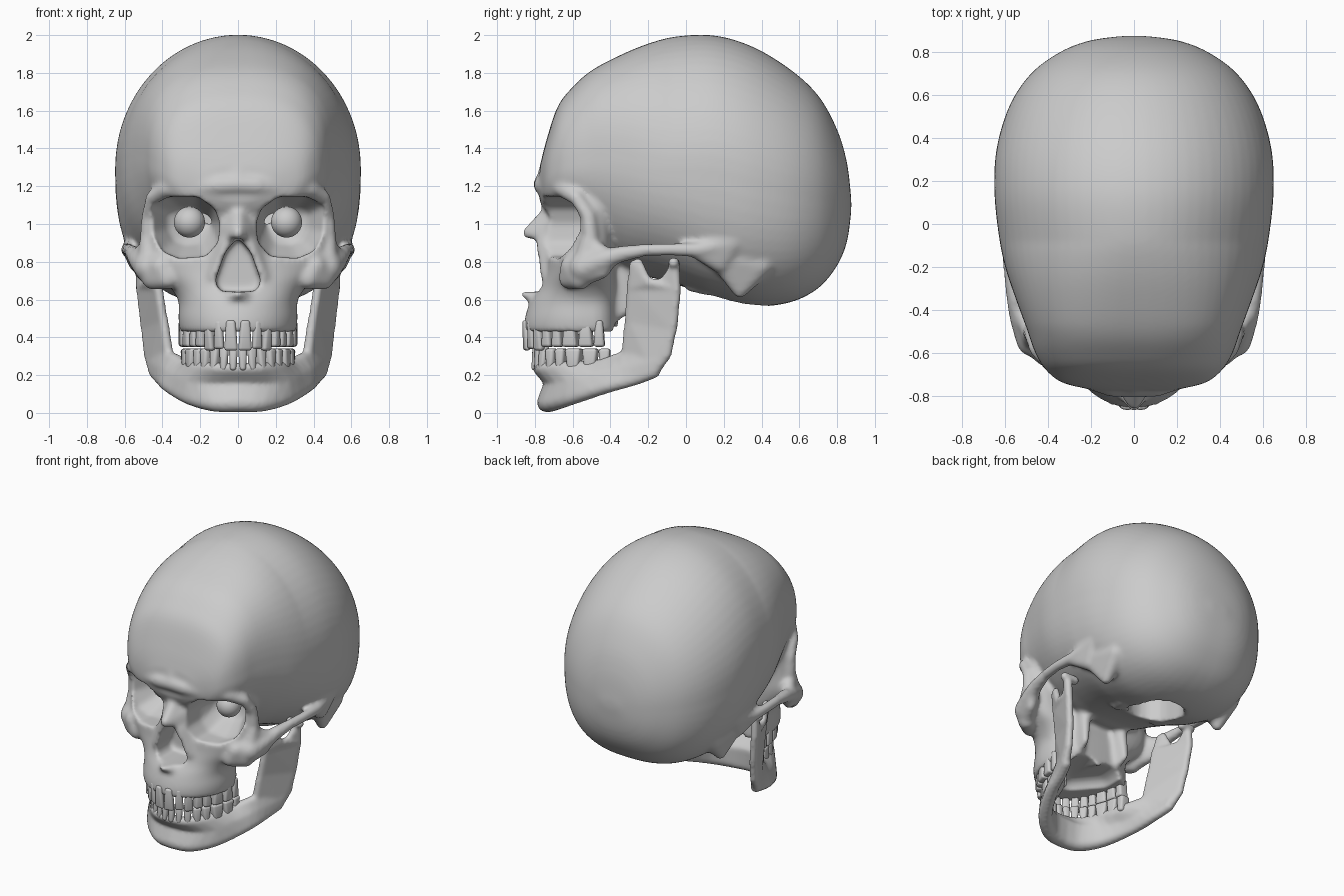
import bpy, bmesh, math
from mathutils import Vector, Matrix

# ---------- helpers ----------
BALL = []
for i in range(90):
    h = 1 - 2 * (i + 0.5) / 90
    q, a = math.sqrt(1 - h * h), i * 2.39996
    BALL.append(Vector((q * math.cos(a), q * math.sin(a), h)))

def hull(bm, pts, sides=(1, -1)):
    """Convex hull of balls (x, y, z, r), mirrored in x."""
    for s in sides:
        t = bmesh.new()
        for x, y, z, r in pts:
            for b in BALL:
                t.verts.new((s * (x + r * b.x), y + r * b.y, z + r * b.z))
        bmesh.ops.convex_hull(t, input=t.verts[:])
        bmesh.ops.delete(t, geom=[v for v in t.verts if not v.link_faces], context='VERTS')
        me = bpy.data.meshes.new("tmp")
        t.to_mesh(me)
        t.free()
        bm.from_mesh(me)
        bpy.data.meshes.remove(me)

def limb(bm, pts):
    for a, b in zip(pts, pts[1:]):
        hull(bm, [a, b])

def spline(rows, n=4):
    """Catmull-Rom interpolation of all columns."""
    out = []
    for i in range(len(rows) - 1):
        p0, p1, p2, p3 = (rows[max(0, min(len(rows) - 1, i + k))] for k in (-1, 0, 1, 2))
        for j in range(n):
            t = j / n
            out.append([0.5 * (2*b + (c - a)*t + (2*a - 5*b + 4*c - d)*t*t + (3*b - a - 3*c + d)*t**3)
                        for a, b, c, d in zip(p0, p1, p2, p3)])
    return out + [list(rows[-1])]

def loft(bm, rings):
    vs = [[bm.verts.new(p) for p in r] for r in rings]
    n = len(vs[0])
    for a, b in zip(vs, vs[1:]):
        for k in range(n):
            bm.faces.new((a[k], a[(k + 1) % n], b[(k + 1) % n], b[k]))
    bm.faces.new(vs[0])
    bm.faces.new(vs[-1])

def power(v, n):
    return math.copysign(abs(v) ** (2 / n), v)

def ellipsoid(bm, c, r):
    bmesh.ops.create_uvsphere(bm, u_segments=40, v_segments=24, radius=1,
                              matrix=Matrix.Translation(c) @ Matrix.Diagonal((*r, 1)))

def finish(bm, name):
    bmesh.ops.recalc_face_normals(bm, faces=bm.faces[:])
    me = bpy.data.meshes.new(name)
    bm.to_mesh(me)
    bm.free()
    ob = bpy.data.objects.new(name, me)
    bpy.context.collection.objects.link(ob)
    return ob

def bake(ob):
    bpy.context.view_layer.update()
    me = bpy.data.meshes.new_from_object(ob.evaluated_get(bpy.context.evaluated_depsgraph_get()))
    ob.modifiers.clear()
    ob.data = me
    me.shade_smooth()

def remesh(ob, size, smooth=0):
    m = ob.modifiers.new("remesh", 'REMESH')
    m.mode, m.voxel_size = 'VOXEL', size
    if smooth:
        m = ob.modifiers.new("smooth", 'SMOOTH')
        m.factor, m.iterations = 0.5, smooth

def ramp(v):
    return max(0, min(1, v))

ANG = [2 * math.pi * k / 64 for k in range(64)]

# ---------- cranium: y, top, bottom, half width, height of widest point ----------
skull = bmesh.new()
rings = []
for y, zt, zb, w, zm in spline([
        (.875, 1.13, 1.07, .06, 1.10), (.853, 1.32, .91, .21, 1.12), (.80, 1.50, .78, .345, 1.14),
        (.70, 1.68, .66, .48, 1.17), (.55, 1.82, .585, .58, 1.20), (.35, 1.94, .565, .64, 1.25),
        (.15, 1.998, .61, .65, 1.30), (-.05, 1.993, .68, .63, 1.30), (-.20, 1.955, .72, .60, 1.30),
        (-.35, 1.893, .75, .55, 1.32), (-.50, 1.813, .85, .495, 1.32), (-.60, 1.725, .95, .46, 1.30),
        (-.68, 1.62, 1.0, .41, 1.28), (-.74, 1.44, 1.06, .33, 1.24), (-.775, 1.30, 1.12, .18, 1.21)], 5):
    low, up = 2 + .6 * ramp((y + .4) / .5), 2 + .65 * ramp((-.08 - y) / .4)
    rings.append([(w * power(math.cos(a), up if math.sin(a) > 0 else low), y,
                   zm + (zt - zm if math.sin(a) > 0 else zm - zb) * power(math.sin(a), up if math.sin(a) > 0 else low))
                  for a in ANG])
loft(skull, rings)

# ---------- middle face and upper jaw: z, half width, front, widest y, back ----------
rings = []
for z, w, yf, yc, yb in spline([
        (1.20, .44, -.77, -.50, -.37), (1.10, .47, -.735, -.50, -.37), (1.0, .475, -.725, -.50, -.37),
        (.90, .48, -.73, -.50, -.37), (.82, .48, -.745, -.50, -.37), (.74, .44, -.755, -.51, -.37),
        (.66, .355, -.785, -.53, -.36), (.59, .315, -.825, -.54, -.36), (.50, .315, -.853, -.54, -.36),
        (.43, .308, -.856, -.53, -.36)]):
    rings.append([(w * power(math.cos(a), 2 if math.sin(a) < 0 else 3),
                   yc + (yc - yf) * math.sin(a) if math.sin(a) < 0 else yc + (yb - yc) * power(math.sin(a), 3), z)
                  for a in ANG])
loft(skull, rings)

# ---------- brow, orbit rim, cheekbone, arch, mastoid, pterygoid, nose ----------
limb(skull, [(0, -.76, 1.21, .05), (.1, -.757, 1.205, .05), (.25, -.71, 1.19, .047),
             (.38, -.655, 1.185, .042), (.45, -.58, 1.14, .04), (.475, -.515, 1.04, .038),
             (.475, -.505, .93, .045), (.47, -.53, .82, .06)])
hull(skull, [(0, -.725, 1.30, .05), (.25, -.68, 1.28, .05), (.25, -.71, 1.20, .045), (0, -.75, 1.21, .05)])
hull(skull, [(.25, -.68, 1.28, .05), (.40, -.58, 1.28, .05), (.38, -.65, 1.19, .04), (.25, -.705, 1.20, .045)])
hull(skull, [(.41, -.61, .78, .055), (.45, -.56, .71, .06), (.37, -.62, .71, .055), (.49, -.50, .80, .06)])
hull(skull, [(.455, -.56, .725, .06), (.515, -.44, .745, .035), (.53, -.40, .82, .045), (.48, -.50, .88, .045)])
limb(skull, [(.47, -.54, .77, .08), (.525, -.44, .81, .055), (.55, -.35, .84, .045), (.575, -.22, .862, .034),
             (.588, -.08, .866, .034), (.58, .06, .862, .04), (.56, .2, .89, .045)])
hull(skull, [(.575, .04, .862, .038), (.555, .26, .91, .05), (.53, .18, .79, .05)])
hull(skull, [(.515, .17, .83, .06), (.48, .40, .79, .07), (.475, .285, .64, .035)])
hull(skull, [(.15, -.33, .80, .05), (.17, -.29, .55, .02), (.16, -.36, .52, .03)])
hull(skull, [(.19, .12, .67, .05), (.17, .03, .68, .04)])
hull(skull, [(0, -.69, 1.09, .045), (0, -.845, .952, .026), (.06, -.745, .93, .03), (.075, -.69, 1.0, .03)])
hull(skull, [(.06, -.765, .90, .03), (.13, -.735, .72, .035), (.11, -.70, .90, .03), (.16, -.70, .72, .03)])
hull(skull, [(0, -.862, .630, .018), (.05, -.77, .60, .04)])
skull = finish(skull, "skull")
remesh(skull, .015)
bake(skull)

# ---------- hollows: orbits, nose, palate, brain case ----------
cut = bmesh.new()
rim = [(.14, 1.07), (.22, 1.125), (.36, 1.125), (.44, 1.085), (.435, .96), (.385, .87), (.31, .838),
       (.18, .848), (.125, .91), (.115, 1.0)]
hull(cut, [(x, y, z, .02) for x, z in rim for y in (-.95, -.58)]
     + [(.24 + .6 * (x - .24), -.44, 1 + .6 * (z - 1), .02) for x, z in rim] + [(.17, -.36, 1.0, .03)])
hull(cut, [(x, y, z, .02) for x, z in ((0, .90), (.05, .84), (.1, .70), (.085, .665), (0, .66))
           for y in (-.97, -.62)])
hull(cut, [(0, -.64, .40, .09), (.12, -.5, .40, .09), (.11, -.28, .40, .09)])
ellipsoid(cut, (0, .15, 1.3), (.53, .62, .50))
hull(cut, [(0, y, z, .15) for y in (.17, .28) for z in (.45, .9)], (1,))
cut = finish(cut, "hollows_cutter")
cut.hide_render = True
remesh(cut, .015)
bake(cut)
m = skull.modifiers.new("hollows", 'BOOLEAN')
m.operation, m.solver, m.object = 'DIFFERENCE', 'EXACT', cut
remesh(skull, .0135, 5)
bake(skull)
bpy.data.objects.remove(cut)

# ---------- lower jaw body: lower ball, middle ball, upper ball per station ----------
jaw = bmesh.new()
body = spline([
    (0, -.738, .055, .052, 0, -.715, .165, .035, 0, -.778, .235, .033),
    (.12, -.715, .055, .05, .12, -.695, .16, .035, .115, -.755, .235, .033),
    (.25, -.61, .085, .045, .24, -.61, .17, .045, .215, -.635, .235, .04),
    (.36, -.42, .143, .04, .33, -.43, .20, .045, .275, -.45, .24, .045),
    (.405, -.27, .18, .035, .395, -.29, .24, .035, .365, -.325, .30, .03),
    (.44, -.17, .218, .035, .455, -.15, .28, .03, .455, -.14, .34, .025)], 3)
for a, b in zip(body, body[1:]):
    for k in (0, 4):
        hull(jaw, [a[k:k + 4], a[k + 4:k + 8], b[k:k + 4], b[k + 4:k + 8]])

# ---------- ramus, coronoid and condyle ----------
hull(jaw, [(.37, -.315, .32, .028), (.445, -.17, .22, .03), (.475, -.10, .31, .025), (.395, -.30, .50, .025),
           (.49, -.07, .46, .025)])
hull(jaw, [(.395, -.30, .48, .025), (.49, -.07, .44, .025), (.425, -.29, .68, .025), (.515, -.05, .66, .025)])
hull(jaw, [(.425, -.29, .66, .025), (.48, -.20, .69, .022), (.46, -.25, .80, .02), (.45, -.28, .79, .02)])
hull(jaw, [(.425, -.29, .66, .025), (.48, -.20, .69, .022), (.49, -.13, .69, .022), (.515, -.05, .66, .025)])
hull(jaw, [(.49, -.12, .69, .022), (.515, -.05, .64, .025), (.515, -.06, .77, .028)])
hull(jaw, [(.46, -.06, .79, .03), (.54, -.065, .795, .03)])
jaw = finish(jaw, "lower_jaw")
remesh(jaw, .011, 8)
bake(jaw)

# ---------- teeth: tapered blocks set along an elliptical arch ----------
def teeth(name, a, b, yc, widths, tip, root):
    bm = bmesh.new()
    t = 0.0
    for i, w in enumerate(widths):
        step = lambda u: math.hypot(a * math.cos(u), b * math.sin(u))
        t += w / 2 / step(t)
        depth = (.05, .05, .065, .07, .075, .09, .09, .08)[i]
        end = tip + (0 if i > 2 else (tip - root) * (.14, .08, .14)[i])
        for s in (1, -1):
            rot = math.atan2(b * math.sin(t), a * math.cos(t))
            mat = (Matrix.Translation((s * a * math.sin(t), yc - b * math.cos(t), (end + root) / 2))
                   @ Matrix.Rotation(s * rot, 4, 'Z') @ Matrix.Diagonal((w * .98, depth, abs(end - root), 1)))
            for v in bmesh.ops.create_cube(bm, size=1)['verts']:
                at_root = (v.co.z > 0) == (root > tip)
                v.co.x *= .66 if at_root else 1
                v.co.y *= .9 if at_root else (.6 if i < 3 else .9)
                v.co = mat @ v.co
        t += w / 2 / step(t)
    ob = finish(bm, name)
    m = ob.modifiers.new("round", 'BEVEL')
    m.width, m.segments = .018, 3
    bake(ob)

teeth("upper_teeth", .28, .447, -.40, (.075, .06, .062, .06, .06, .085, .08, .06), .35, .49)
teeth("lower_teeth", .268, .418, -.38, (.05, .052, .058, .06, .06, .09, .085, .065), .34, .225)

# ---------- eyeballs ----------
for side, s in (("right", 1), ("left", -1)):
    bm = bmesh.new()
    ellipsoid(bm, (s * .257, -.47, 1.01), (.082,) * 3)
    finish(bm, side + "_eyeball").data.shade_smooth()
